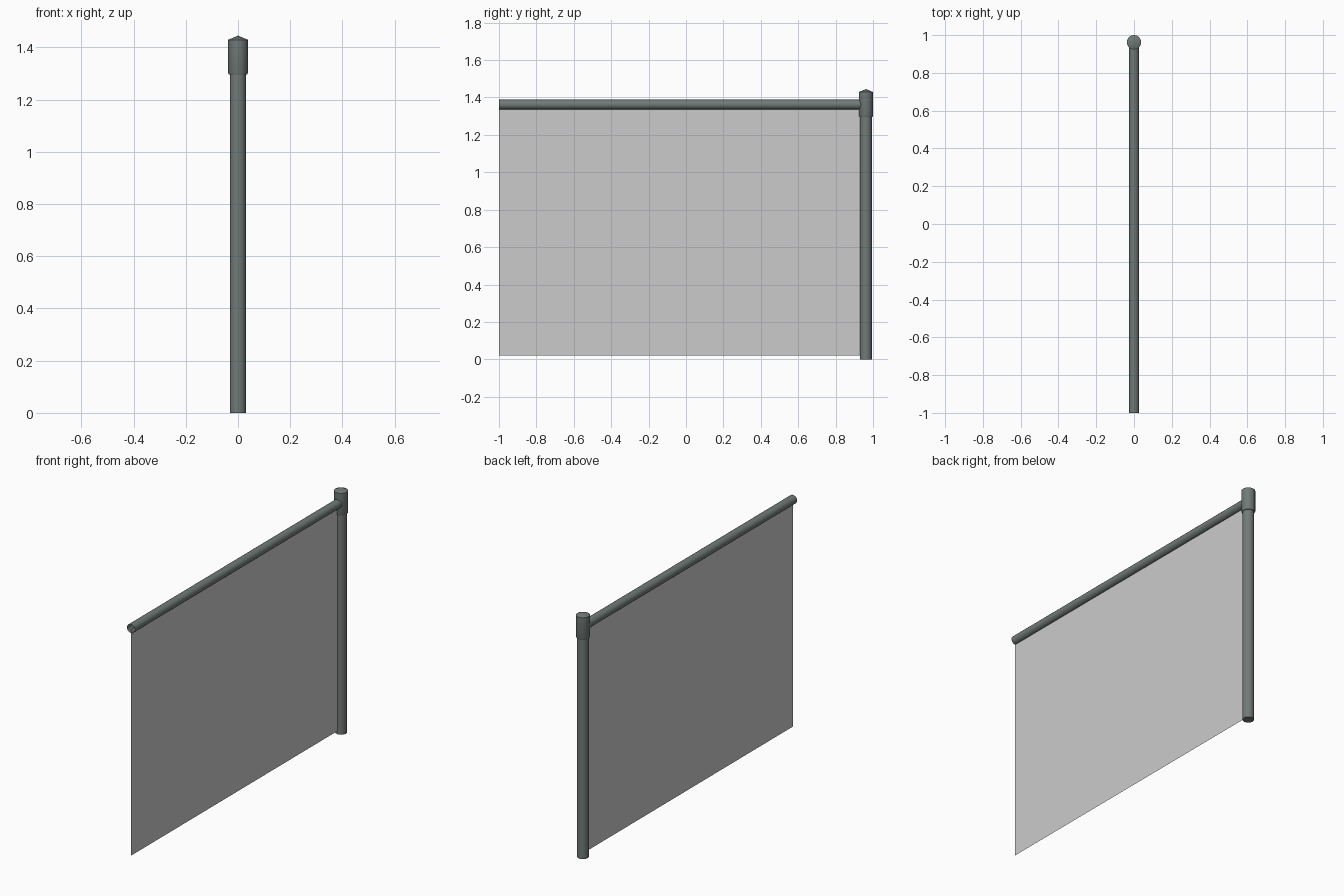
import bpy, bmesh, math
from mathutils import Matrix

if "Cube" in bpy.data.objects:
    bpy.data.objects.remove(bpy.data.objects["Cube"])

SIDES = 20
POST_Y = 0.962


def material(name, rgb):
    m = bpy.data.materials.new(name)
    m.diffuse_color = (*rgb, 1.0)
    m.use_nodes = True
    m.node_tree.nodes["Principled BSDF"].inputs["Base Color"].default_value = m.diffuse_color
    return m


METAL = material("grey_green_metal", (0.165, 0.195, 0.187))
MESH = material("light_grey_panel", (0.6, 0.6, 0.6))


def add_object(name, bm, mat):
    me = bpy.data.meshes.new(name)
    bm.to_mesh(me)
    bm.free()
    me.materials.append(mat)
    ob = bpy.data.objects.new(name, me)
    bpy.context.collection.objects.link(ob)
    return ob


def lathe(name, profile, matrix, mat):
    """Spin (radius, height) points round z; radius 0 closes to a point."""
    bm = bmesh.new()
    rings = []
    for r, h in profile:
        if r == 0:
            rings.append([bm.verts.new((0, 0, h))] * SIDES)
        else:
            rings.append([bm.verts.new((r * math.cos(2 * math.pi * i / SIDES),
                                        r * math.sin(2 * math.pi * i / SIDES), h))
                          for i in range(SIDES)])
    for a, b in zip(rings, rings[1:]):
        for i in range(SIDES):
            j = (i + 1) % SIDES
            corners = list(dict.fromkeys((a[i], a[j], b[j], b[i])))
            bm.faces.new(corners).smooth = True
    bm.normal_update()
    for e in bm.edges:
        if len(e.link_faces) == 2:
            e.smooth = e.calc_face_angle() < math.radians(35)
    bm.transform(matrix)
    return add_object(name, bm, mat)


at_post = Matrix.Translation((0, POST_Y, 0))

# Upright post
lathe("post", [(0, 0), (0.0315, 0), (0.0315, 1.31)], at_post, METAL)

# Post cap with bevelled lower lip and shallow pointed top
lathe("post_cap", [(0.0315, 1.296), (0.035, 1.296), (0.038, 1.303),
                   (0.038, 1.429), (0, 1.445)], at_post, METAL)

# Top rail, an open tube running along y into the cap
lathe("top_rail", [(0.026, 0), (0.026, 1.94)],
      Matrix.Translation((0, -1, 1.362)) @ Matrix.Rotation(-math.pi / 2, 4, 'X'), METAL)

# Thin fence panel, a single sheet
bm = bmesh.new()
bm.faces.new([bm.verts.new((0, y, z)) for y, z in
              ((-1, 0.02), (0.94, 0.02), (0.94, 1.355), (-1, 1.355))])
add_object("fence_panel", bm, MESH)
